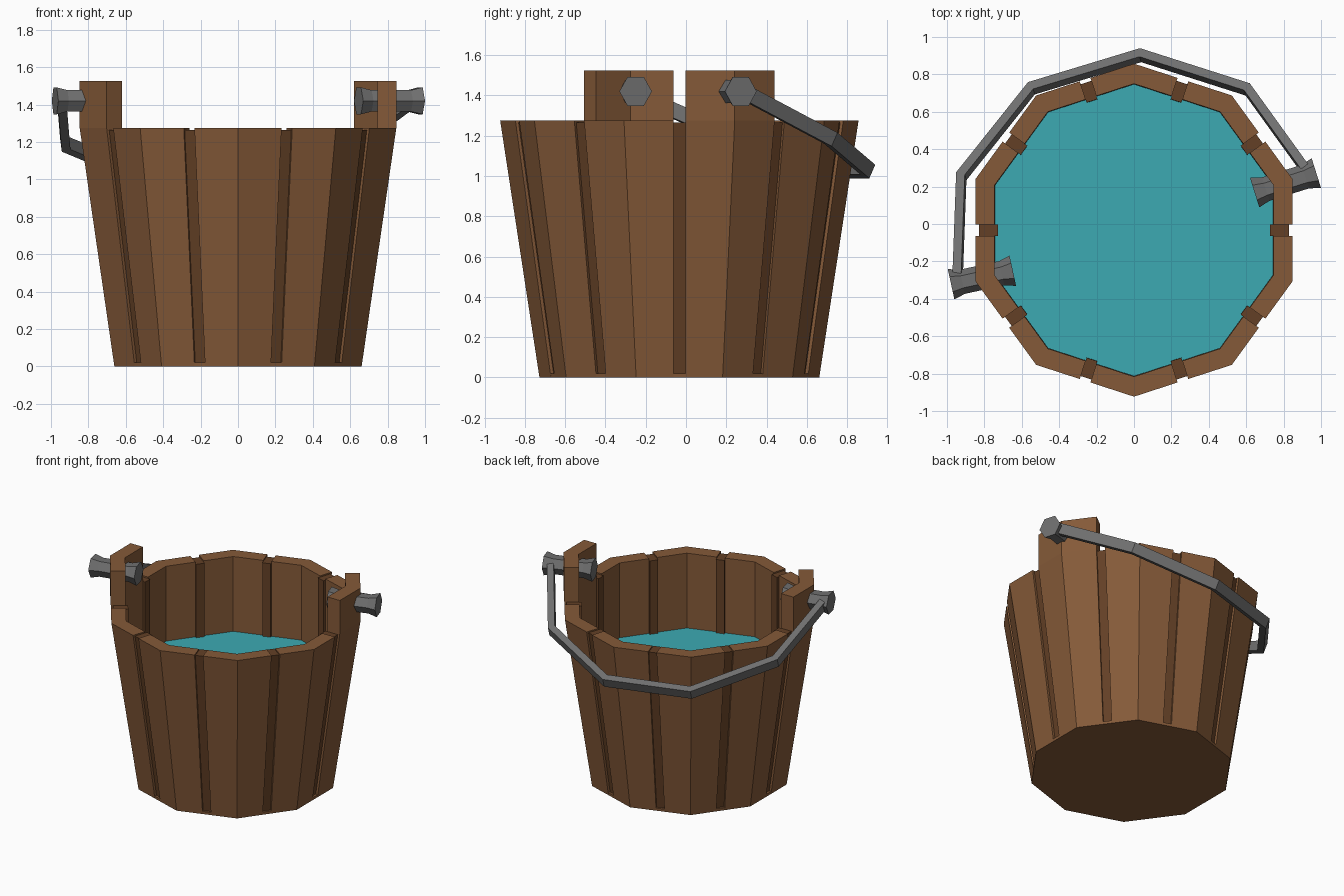
import bpy, bmesh
from math import sin, cos, pi, radians
from mathutils import Vector

if "Cube" in bpy.data.objects:
    bpy.data.objects.remove(bpy.data.objects["Cube"])

CY = -0.033                      # bucket axis offset in y
STEP = radians(36)               # ten staves
AP = cos(STEP / 2)               # apothem / radius


def material(name, rgb):
    m = bpy.data.materials.new(name)
    m.diffuse_color = (*rgb, 1)
    m.use_nodes = True
    m.node_tree.nodes["Principled BSDF"].inputs["Base Color"].default_value = m.diffuse_color
    return m


wood = material("wood", (0.235, 0.102, 0.04))
dark_wood = material("dark_wood", (0.125, 0.051, 0.019))
iron = material("iron", (0.16, 0.16, 0.16))
teal = material("water_teal", (0.045, 0.40, 0.45))


def loft(name, rings, mat):
    """Skin a row of equal closed loops and cap both ends."""
    bm = bmesh.new()
    vs = [[bm.verts.new(p) for p in r] for r in rings]
    n = len(vs[0])
    for a, b in zip(vs, vs[1:]):
        for i in range(n):
            j = (i + 1) % n
            bm.faces.new((a[i], a[j], b[j], b[i]))
    bm.faces.new(vs[0][::-1])
    bm.faces.new(vs[-1])
    bmesh.ops.recalc_face_normals(bm, faces=bm.faces[:])
    me = bpy.data.meshes.new(name)
    bm.to_mesh(me)
    bm.free()
    me.materials.append(mat)
    ob = bpy.data.objects.new(name, me)
    bpy.context.collection.objects.link(ob)
    return ob


def polar(r, t, a, z):
    """Point at radius r, shifted t sideways, on the ray at angle a."""
    return Vector((r * cos(a) - t * sin(a), r * sin(a) + t * cos(a) + CY, z))


def decagon(r, z):
    return [polar(r, 0, pi / 2 + k * STEP, z) for k in range(10)]


# Staves (two opposite ones rise as handle posts) and recessed strips between
GAP = 0.03
low = [(0.89, 1.275), (0.783, 1.275)]
tall = [(0.89, 1.275), (0.89, 1.525), (0.783, 1.525)]
for k in range(10):
    a = radians(18) + k * STEP
    prof = [(0.695, 0)] + (tall if k in (0, 5) else low) + [(0.783, 0.71), (0.62, 0)]
    loft("post_stave" if k in (0, 5) else "stave", [
        [polar(r * AP, GAP, a - STEP / 2, z) for r, z in prof],
        [polar(r, 0, a, z) for r, z in prof],
        [polar(r * AP, -GAP, a + STEP / 2, z) for r, z in prof]], wood)
    strip = [(0.645, 0.005), (0.83, 1.265), (0.727, 1.265), (0.727, 0.72), (0.60, 0.005)]
    loft("groove_strip", [[polar(r, t, a + STEP / 2, z) for r, z in strip]
                          for t in (-GAP, GAP)], dark_wood)

# Floor and water
loft("floor", [decagon(0.695, 0), decagon(0.697, 0.02)], wood)
loft("water", [decagon(0.72, 0.69), decagon(0.781, 0.715)], teal)

# Hexagonal flared pins through the posts
PZ = 1.42
for name, p, q in (("right_pin", (0.645, 0.168), (0.975, 0.272)),
                   ("left_pin", (-0.648, -0.25), (-0.978, -0.322))):
    p, q = Vector((*p, PZ)), Vector((*q, PZ))
    d = (q - p).normalized()
    side, up = Vector((-d.y, d.x, 0)), Vector((0, 0, 1))
    loft(name, [[p.lerp(q, f) + r * (side * cos(i * pi / 3) + up * sin(i * pi / 3))
                 for i in range(6)]
                for f, r in ((0, 0.083), (0.18, 0.066), (0.82, 0.066), (1, 0.083))], iron)

# Bail handle: flat bar swept in a plane tilted down about the pin line
u = Vector((0.957, 0.29, 0))
v = Vector((-0.29 * 0.91, 0.957 * 0.91, -0.415)).normalized()
n = u.cross(v)
origin = Vector((-0.01, 0, PZ))
half = [(0.975, 0), (0.80, 0.56), (0.305, 0.935)]
path = [u * x + v * y for x, y in half + [(-x, y) for x, y in half[::-1]]]
rings = []
for i, c in enumerate(path):
    t0 = (c - path[max(i - 1, 0)]).normalized() if i else (path[1] - c).normalized()
    t1 = (path[i + 1] - c).normalized() if i < len(path) - 1 else t0
    m = n.cross((t0 + t1).normalized())
    m *= 0.0235 / m.dot(n.cross(t0))
    rings.append([origin + c + s * m + h * 0.037 * n
                  for s, h in ((1, 1), (-1, 1), (-1, -1), (1, -1))])
loft("handle", rings, iron)
